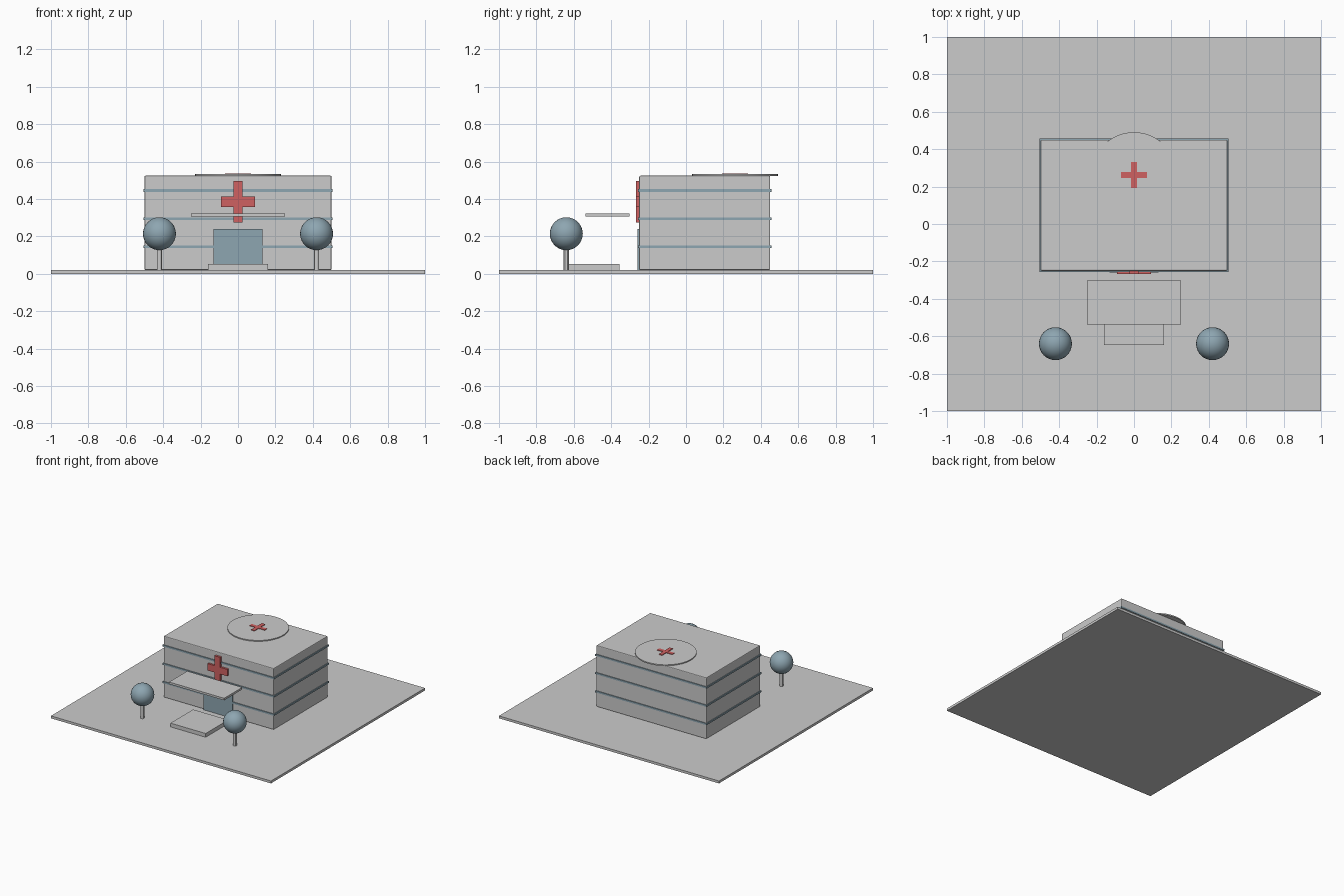
import bpy

if "Cube" in bpy.data.objects:
    bpy.data.objects.remove(bpy.data.objects["Cube"])


def material(name, color):
    m = bpy.data.materials.new(name)
    m.diffuse_color = color
    m.use_nodes = True
    m.node_tree.nodes["Principled BSDF"].inputs["Base Color"].default_value = m.diffuse_color
    return m


RED = material("red_sign", (0.62, 0.12, 0.12, 1))
BLUE = material("blue_glass", (0.27, 0.38, 0.44, 1))
WHITE = material("pale_wall", (0.68, 0.69, 0.70, 1))


def finish(name, mat):
    ob = bpy.context.object
    ob.name = name
    if mat:
        ob.data.materials.append(mat)
    return ob


def box(name, x, y, z, mat=None, bevel=0):
    """Box from (min, max) ranges on each axis."""
    r = (x, y, z)
    bpy.ops.mesh.primitive_cube_add(size=1, location=[(a + b) / 2 for a, b in r])
    bpy.context.object.scale = [b - a for a, b in r]
    bpy.ops.object.transform_apply(location=False, rotation=False, scale=True)
    ob = finish(name, mat)
    if bevel:
        mod = ob.modifiers.new("bevel", 'BEVEL')
        mod.width = bevel
        mod.segments = 2
    return ob


def cylinder(name, x, y, z, r, sides, mat=None):
    bpy.ops.mesh.primitive_cylinder_add(vertices=sides, radius=r, depth=z[1] - z[0],
                                        location=(x, y, (z[0] + z[1]) / 2))
    finish(name, mat)
    bpy.ops.object.shade_smooth_by_angle()


# Site slab and main block
box("site_slab", (-1, 1), (-1, 1), (0, 0.02))
box("main_block", (-0.5, 0.5), (-0.25, 0.45), (0.02, 0.524), WHITE, 0.006)

# Window bands wrapping each floor
for i in range(3):
    z = 0.145 + 0.15 * i
    box(f"window_band_{i + 1}", (-0.506, 0.506), (-0.256, 0.456),
        (z - 0.007, z + 0.007), BLUE)

# Entrance
box("entrance_door", (-0.13, 0.13), (-0.26, -0.245), (0.02, 0.24), BLUE)
box("entrance_canopy", (-0.25, 0.25), (-0.537, -0.302), (0.305, 0.322))
box("entrance_step", (-0.16, 0.16), (-0.648, -0.355), (0.02, 0.051))

# Cross on the front wall
box("front_cross_upright", (-0.025, 0.025), (-0.268, -0.245), (0.275, 0.495), RED)
box("front_cross_bar", (-0.09, 0.09), (-0.267, -0.245), (0.357, 0.413), RED)

# Roof landing pad with cross
cylinder("landing_pad", 0, 0.262, (0.522, 0.532), 0.229, 48)
box("pad_cross_length", (-0.015, 0.015), (0.192, 0.332), (0.53, 0.537), RED)
box("pad_cross_width", (-0.07, 0.07), (0.247, 0.277), (0.53, 0.5365), RED)

# Trees either side of the entrance
for side, x in (("left", -0.42), ("right", 0.42)):
    cylinder(f"{side}_tree_trunk", x, -0.64, (0.02, 0.15), 0.014, 12)
    bpy.ops.mesh.primitive_uv_sphere_add(segments=32, ring_count=16, radius=0.088,
                                         location=(x, -0.64, 0.214))
    finish(f"{side}_tree_crown", BLUE)
    bpy.ops.object.shade_smooth()
